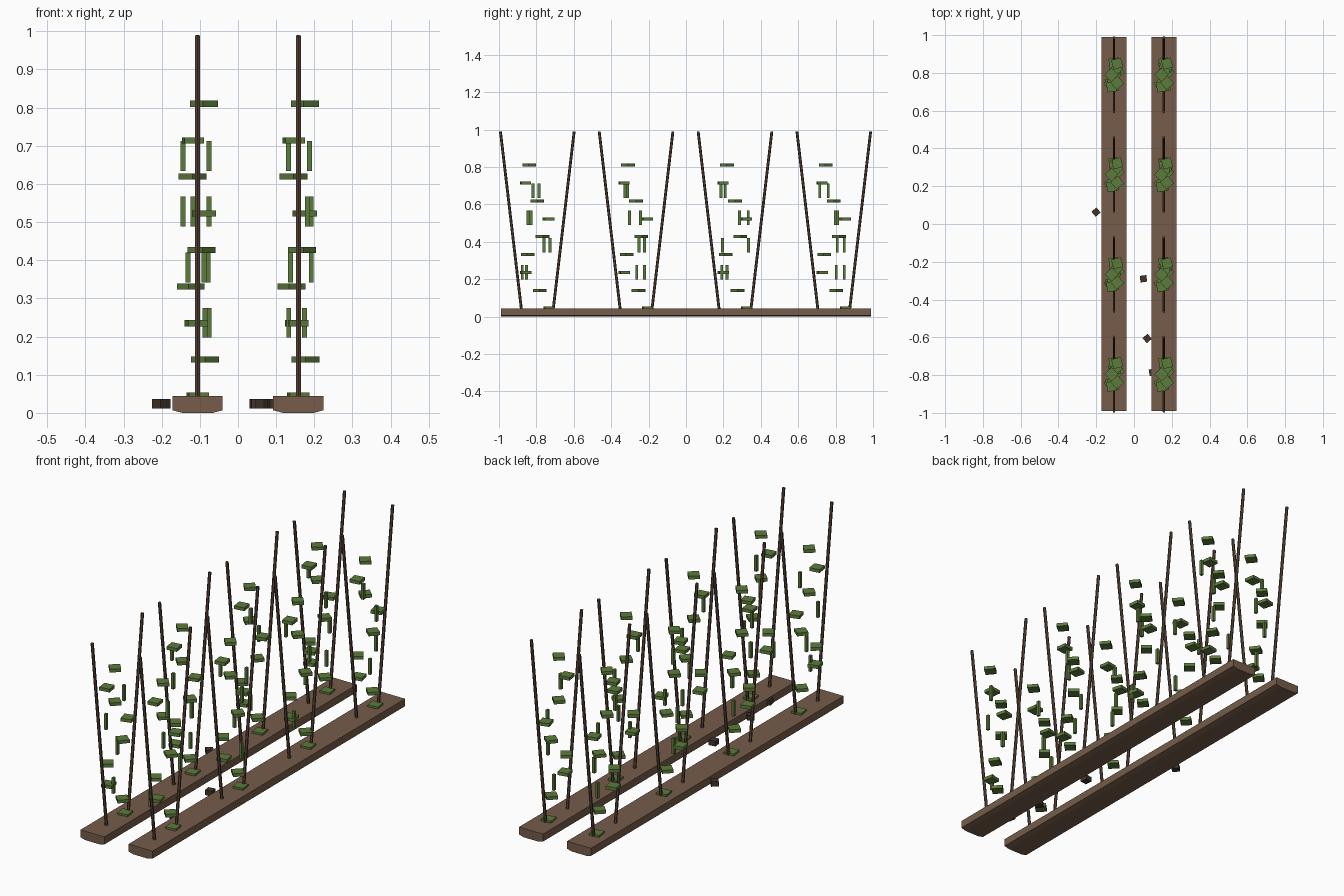
import bpy, bmesh, math
from mathutils import Matrix, Vector

if "Cube" in bpy.data.objects:
    bpy.data.objects.remove(bpy.data.objects["Cube"])


def material(name, rgb):
    m = bpy.data.materials.new(name)
    m.diffuse_color = (*rgb, 1)
    m.use_nodes = True
    m.node_tree.nodes["Principled BSDF"].inputs["Base Color"].default_value = m.diffuse_color
    return m


SOIL = material("soil brown", (0.18, 0.108, 0.068))
WOOD = material("stake wood", (0.107, 0.063, 0.042))
LEAF = material("leaf green", (0.105, 0.2, 0.044))
CLOD = material("dark clod", (0.056, 0.034, 0.024))


def finish(bm, name, mat):
    bmesh.ops.recalc_face_normals(bm, faces=bm.faces)
    me = bpy.data.meshes.new(name)
    bm.to_mesh(me)
    bm.free()
    me.materials.append(mat)
    ob = bpy.data.objects.new(name, me)
    bpy.context.collection.objects.link(ob)
    return ob


def add_box(bm, centre, size, turn=0):
    mat = (Matrix.Translation(centre) @ Matrix.Rotation(math.radians(turn), 4, 'Z')
           @ Matrix.Diagonal((*size, 1)))
    bmesh.ops.create_cube(bm, size=1, matrix=mat)


def add_rod(bm, a, b, radius):
    a, b = Vector(a), Vector(b)
    d = b - a
    mat = Matrix.Translation((a + b) / 2) @ d.to_track_quat('Z', 'Y').to_matrix().to_4x4()
    bmesh.ops.create_cone(bm, cap_ends=True, segments=6, radius1=radius,
                          radius2=radius, depth=d.length, matrix=mat)


BEDS = (-0.106, 0.158)
PLANTS = (-0.795, -0.267, 0.262, 0.79)

# flat leaves of one plant: x, y, z, turn
FLAT = [
    (0.000, 0.062, 0.046, 8), (0.019, 0.013, 0.140, 45), (-0.004, -0.062, 0.235, 12),
    (-0.018, -0.050, 0.331, 36), (0.010, 0.028, 0.427, 50), (0.017, 0.059, 0.523, 15),
    (-0.013, 0.000, 0.619, 45), (-0.012, -0.064, 0.714, 8), (0.017, -0.043, 0.810, 40),
]

# hanging shoots: per bed and plant, x and y at four heights
SHOOT_Z = (0.236, 0.381, 0.528, 0.673)
SHOOTS = [
    [[(0.020, -0.058), (-0.025, 0.036), (-0.038, -0.034), (0.030, 0.009)],
     [(0.030, 0.003), (0.028, 0.016), (-0.038, -0.035), (-0.038, -0.045)],
     [(0.020, -0.043), (0.017, -0.067), (-0.012, 0.070), (0.030, -0.053)],
     [(0.030, 0.013), (0.017, 0.056), (0.030, 0.008), (-0.038, -0.030)]],
    [[(-0.025, -0.080), (0.034, 0.068), (0.024, -0.050), (0.029, -0.023)],
     [(0.016, 0.045), (-0.021, 0.045), (0.034, 0.024), (-0.026, -0.059)],
     [(0.016, -0.070), (-0.021, 0.072), (0.034, 0.024), (-0.026, -0.075)],
     [(-0.025, 0.056), (0.034, 0.019), (0.034, 0.021), (0.029, -0.075)]],
]

for b, bx in enumerate(BEDS):
    # planting bed: extruded profile with a chamfered underside
    bm = bmesh.new()
    profile = [(-0.066, 0.044), (0.066, 0.044), (0.066, 0.007),
               (0.04, 0), (-0.04, 0), (-0.066, 0.007)]
    face = bm.faces.new([bm.verts.new((bx + x, -0.99, z)) for x, z in profile])
    ext = bmesh.ops.extrude_face_region(bm, geom=[face])
    verts = [g for g in ext["geom"] if isinstance(g, bmesh.types.BMVert)]
    bmesh.ops.translate(bm, verts=verts, vec=(0, 1.98, 0))
    finish(bm, f"planting_bed_{b + 1}", SOIL)

    # stakes: leaning outward in pairs
    bm = bmesh.new()
    for py in PLANTS:
        for s in (-1, 1):
            add_rod(bm, (bx, py + s * 0.084, 0.03), (bx, py + s * 0.197, 0.989), 0.0075)
    finish(bm, f"stakes_{b + 1}", WOOD)

    # foliage
    leaves, shoots = bmesh.new(), bmesh.new()
    for p, py in enumerate(PLANTS):
        for x, y, z, turn in FLAT:
            add_box(leaves, (bx + x, py + y, z), (0.052, 0.052, 0.016), turn)
        for (x, y), z in zip(SHOOTS[b][p], SHOOT_Z):
            add_box(shoots, (bx + x, py + y, z), (0.013, 0.014, 0.078))
    finish(leaves, f"leaves_{b + 1}", LEAF)
    finish(shoots, f"hanging_shoots_{b + 1}", LEAF)

# loose clods beside the beds
bm = bmesh.new()
for x, y, turn in ((-0.201, 0.063, 40), (0.05, -0.29, 8), (0.07, -0.606, 40), (0.098, -0.785, 10)):
    add_box(bm, (x, y, 0.0245), (0.035, 0.035, 0.025), turn)
finish(bm, "soil_clods", CLOD)
